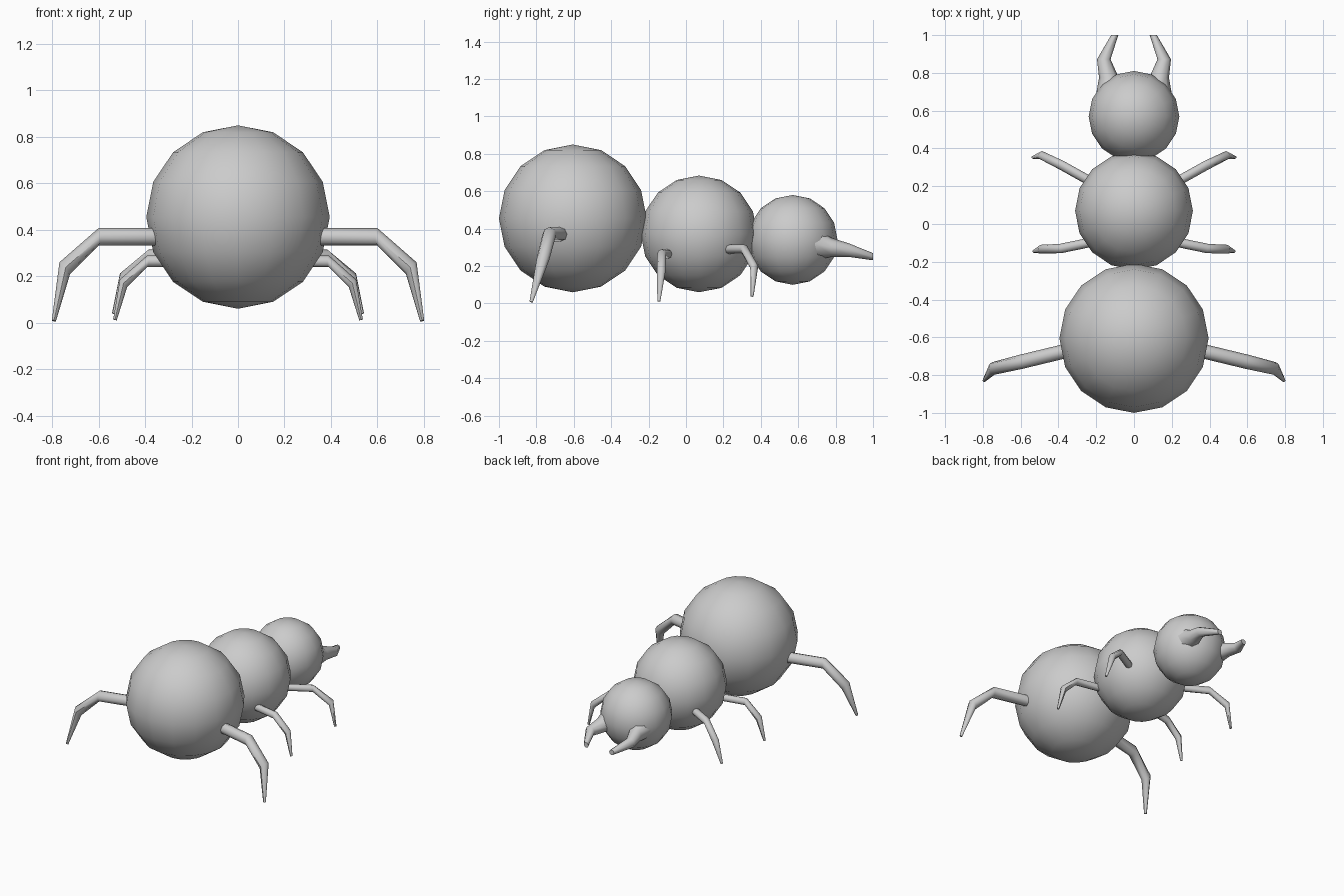
import bpy, bmesh, math
from mathutils import Vector

if "Cube" in bpy.data.objects:
    bpy.data.objects.remove(bpy.data.objects["Cube"])


def finish(bm, name, angle):
    bmesh.ops.recalc_face_normals(bm, faces=bm.faces)
    me = bpy.data.meshes.new(name)
    bm.to_mesh(me)
    bm.free()
    ob = bpy.data.objects.new(name, me)
    bpy.context.collection.objects.link(ob)
    bpy.ops.object.select_all(action='DESELECT')
    ob.select_set(True)
    bpy.context.view_layer.objects.active = ob
    bpy.ops.object.shade_smooth_by_angle(angle=math.radians(angle))


def ball(name, y, z, r):
    bm = bmesh.new()
    bmesh.ops.create_uvsphere(bm, u_segments=16, v_segments=8, radius=r)
    bmesh.ops.translate(bm, verts=bm.verts, vec=(0, y, z))
    finish(bm, name, 60)


def limb(name, path, side, axis=None, n=8):
    """Tapered tube through (x, y, z, radius) points; rings face the incoming segment."""
    pts = [Vector((p[0] * side, p[1], p[2])) for p in path]
    bm = bmesh.new()
    rings = []
    for i, p in enumerate(pts):
        t = axis or (pts[max(i, 1)] - pts[max(i, 1) - 1]).normalized()
        ref = Vector((0, 0, 1)) if axis else Vector((0, 1, 0))
        if not axis and abs(t.y) > 0.9:
            ref = Vector((0, 0, 1))
        u = (ref - t * ref.dot(t)).normalized()
        v = t.cross(u)
        r = path[i][3]
        rings.append([bm.verts.new(p + r * (math.cos(a) * u + math.sin(a) * v))
                      for a in (2 * math.pi * k / n for k in range(n))])
    for a, b in zip(rings, rings[1:]):
        for k in range(n):
            bm.faces.new((a[k], a[(k + 1) % n], b[(k + 1) % n], b[k]))
    bm.faces.new(rings[0])
    bm.faces.new(rings[-1])
    finish(bm, name, 50)


# body segments
ball("abdomen", -0.605, 0.455, 0.395)
ball("thorax", 0.07, 0.372, 0.312)
ball("head", 0.57, 0.34, 0.24)

# legs and jaws, mirrored left and right
legs = {
    "rear_leg": [(0.31, -0.66, 0.37, 0.038), (0.60, -0.73, 0.37, 0.038),
                 (0.746, -0.765, 0.235, 0.034), (0.793, -0.828, 0.008, 0.009)],
    "middle_leg": [(0.22, -0.095, 0.265, 0.025), (0.39, -0.13, 0.265, 0.025),
                   (0.493, -0.133, 0.17, 0.023), (0.53, -0.145, 0.012, 0.008)],
    "front_leg": [(0.22, 0.22, 0.29, 0.025), (0.385, 0.312, 0.29, 0.025),
                  (0.493, 0.365, 0.195, 0.023), (0.535, 0.353, 0.038, 0.008)],
}
jaw = [(0.115, 0.69, 0.32, 0.085), (0.133, 0.775, 0.30, 0.052),
       (0.16, 0.872, 0.285, 0.036), (0.102, 1.0, 0.25, 0.019)]
for side, tag in ((1, "right"), (-1, "left")):
    for name, path in legs.items():
        limb(f"{name}_{tag}", path, side)
    limb(f"jaw_{tag}", jaw, side, axis=Vector((0, 1, 0)))
